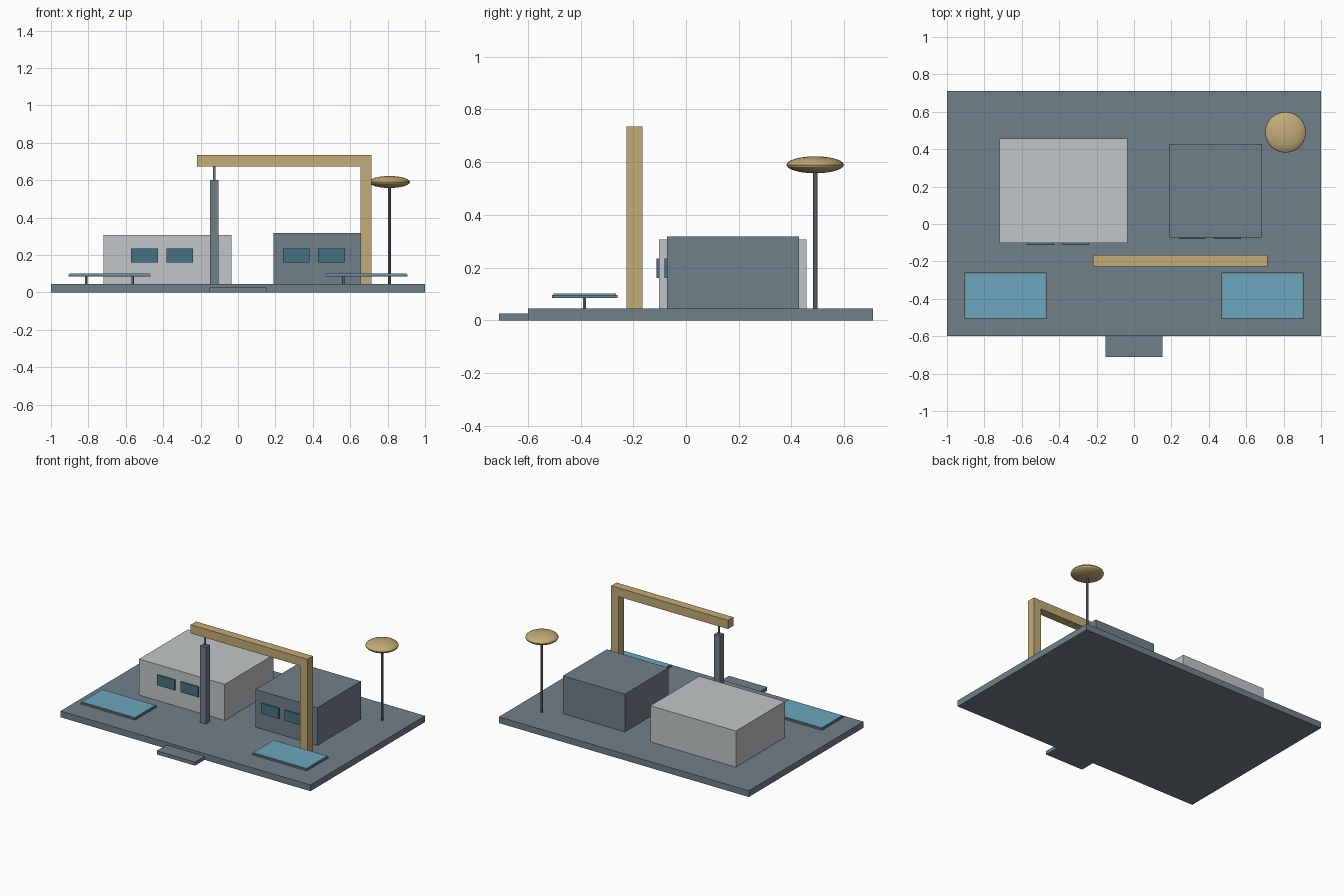
import bpy
import bmesh
from mathutils import Matrix

if "Cube" in bpy.data.objects:
    bpy.data.objects.remove(bpy.data.objects["Cube"])


def material(name, rgb):
    m = bpy.data.materials.new(name)
    m.diffuse_color = (*rgb, 1)
    m.use_nodes = True
    m.node_tree.nodes["Principled BSDF"].inputs["Base Color"].default_value = m.diffuse_color
    return m


GREY = material("slate grey", (0.165, 0.214, 0.252))
WHITE = material("pale grey", (0.54, 0.565, 0.578))
TAN = material("sand gold", (0.54, 0.413, 0.188))
BLUE = material("panel blue", (0.15, 0.386, 0.515))
GLASS = material("window teal", (0.061, 0.165, 0.223))


def finish(bm, name, mat):
    mesh = bpy.data.meshes.new(name)
    bmesh.ops.recalc_face_normals(bm, faces=bm.faces)
    bm.to_mesh(mesh)
    bm.free()
    mesh.materials.append(mat)
    ob = bpy.data.objects.new(name, mesh)
    bpy.context.collection.objects.link(ob)
    return ob


def box(name, mat, x0, x1, y0, y1, z0, z1):
    bm = bmesh.new()
    place = Matrix.Translation(((x0 + x1) / 2, (y0 + y1) / 2, (z0 + z1) / 2))
    bmesh.ops.create_cube(bm, size=1, matrix=place @ Matrix.Diagonal((x1 - x0, y1 - y0, z1 - z0, 1)))
    return finish(bm, name, mat)


def rod(name, mat, x, y, r, z0, z1):
    bm = bmesh.new()
    bmesh.ops.create_cone(bm, cap_ends=True, segments=12, radius1=r, radius2=r, depth=z1 - z0,
                          matrix=Matrix.Translation((x, y, (z0 + z1) / 2)))
    return smooth(finish(bm, name, mat))


def smooth(ob):
    bpy.ops.object.select_all(action="DESELECT")
    ob.select_set(True)
    bpy.context.view_layer.objects.active = ob
    bpy.ops.object.shade_smooth_by_angle()
    return ob


FLOOR = 0.045

# Ground slab and entry step
box("platform", GREY, -1, 1, -0.6, 0.71, 0, FLOOR)
box("entry_step", GREY, -0.153, 0.153, -0.71, -0.6, 0, 0.026)

# Two buildings, each with a pair of front windows
box("pale_building", WHITE, -0.72, -0.035, -0.102, 0.458, FLOOR, 0.306)
box("grey_building", GREY, 0.19, 0.685, -0.072, 0.428, FLOOR, 0.318)
for label, centre, wall in (("pale", -0.406, -0.102), ("grey", 0.406, -0.072)):
    for side in (-1, 1):
        x = centre + side * 0.094
        box(f"{label}_window", GLASS, x - 0.071, x + 0.071, wall - 0.0095, wall, 0.16, 0.235)

# Overhead gantry: an L-shaped profile given depth
bm = bmesh.new()
outline = [(0.655, FLOOR), (0.715, FLOOR), (0.715, 0.735), (-0.22, 0.735), (-0.22, 0.672), (0.655, 0.672)]
face = bm.faces.new([bm.verts.new((x, -0.226, z)) for x, z in outline])
new = bmesh.ops.extrude_face_region(bm, geom=[face])["geom"]
bmesh.ops.translate(bm, vec=(0, 0.061, 0), verts=[v for v in new if isinstance(v, bmesh.types.BMVert)])
finish(bm, "gantry", TAN)

# Tower hanging below the free end of the gantry
box("tower", GREY, -0.15, -0.104, -0.219, -0.172, FLOOR, 0.6)
rod("tower_rod", GREY, -0.127, -0.195, 0.007, 0.6, 0.672)

# Raised panels on two legs
for side in (-1, 1):
    c = side * 0.687
    box("panel_frame", GREY, c - 0.219, c + 0.219, -0.508, -0.26, 0.084, 0.096)
    box("panel_top", BLUE, c - 0.213, c + 0.213, -0.502, -0.266, 0.096, 0.101)
    for leg in (-0.124, 0.124):
        rod("panel_leg", GREY, c + leg, -0.385, 0.006, FLOOR, 0.084)

# Mast with a flattened round head
rod("mast", GREY, 0.81, 0.49, 0.008, FLOOR, 0.58)
bm = bmesh.new()
bmesh.ops.create_uvsphere(bm, u_segments=24, v_segments=12, radius=1,
                          matrix=Matrix.Translation((0.81, 0.49, 0.59)) @ Matrix.Diagonal((0.109, 0.109, 0.032, 1)))
smooth(finish(bm, "mast_head", TAN))
